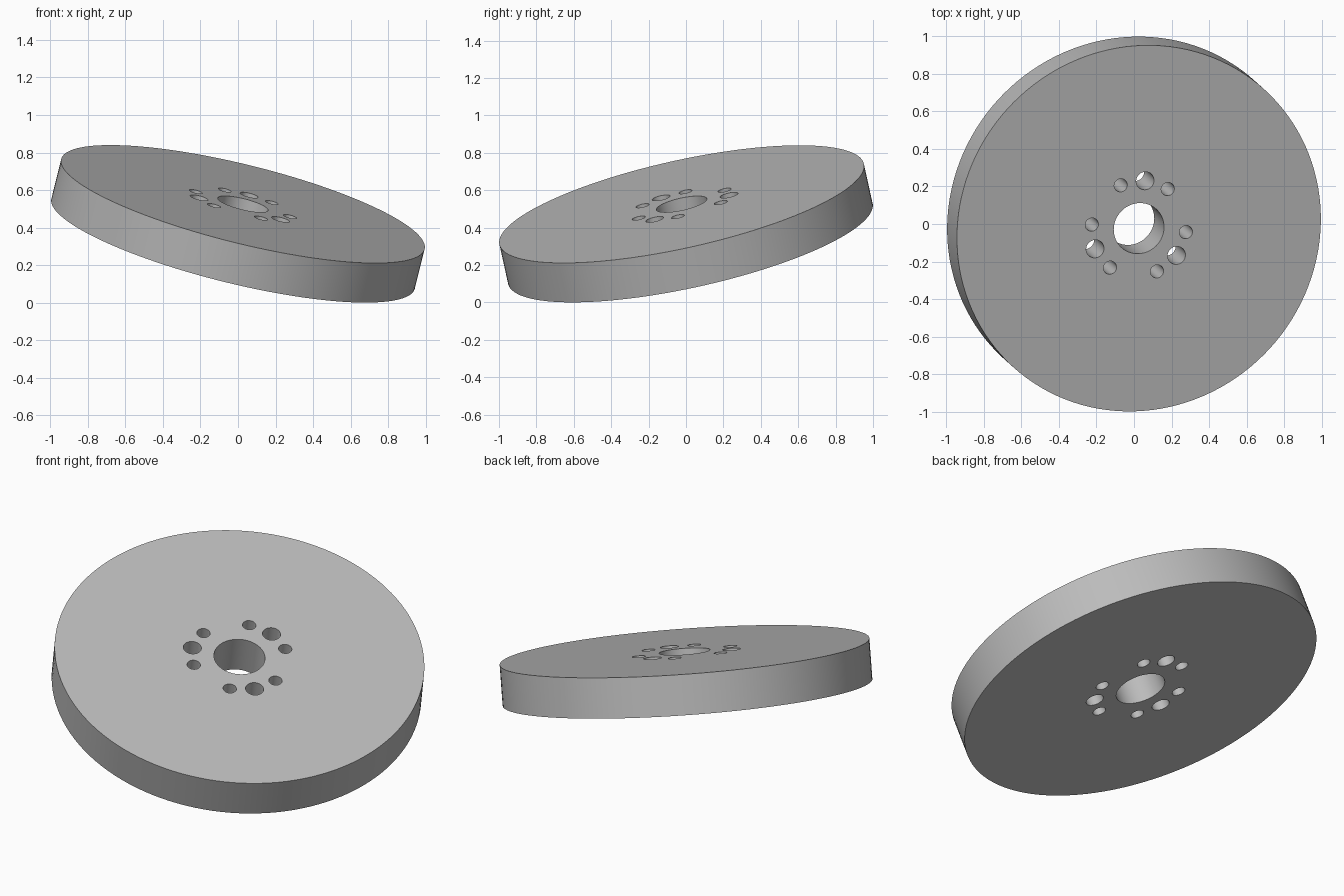
import bpy
import bmesh
from math import cos, sin, radians, tau
from mathutils import Vector

if "Cube" in bpy.data.objects:
    bpy.data.objects.remove(bpy.data.objects["Cube"], do_unlink=True)

RADIUS, THICKNESS = 0.998, 0.222
BORE_RADIUS, BOLT_CIRCLE = 0.138, 0.26
LARGE_HOLE, SMALL_HOLE = 0.049, 0.036
AXIS = Vector((0.235, -0.21, 0.949)).normalized()

# Single plain grey
grey = bpy.data.materials.new("grey metal")
grey.use_nodes = True
colour = (0.5, 0.5, 0.5, 1)
grey.diffuse_color = colour
grey.node_tree.nodes["Principled BSDF"].inputs["Base Color"].default_value = colour

bm = bmesh.new()


def add_circle(x, y, radius, sides):
    """Closed loop of edges on the lower face of the disc."""
    ring = [bm.verts.new((x + radius * cos(tau * i / sides),
                          y + radius * sin(tau * i / sides),
                          -THICKNESS / 2)) for i in range(sides)]
    for i in range(sides):
        bm.edges.new((ring[i - 1], ring[i]))


# Outer rim and central bore
add_circle(0, 0, RADIUS, 128)
add_circle(0, 0, BORE_RADIUS, 64)

# Three groups of holes: one large with a small one on each side
for group in range(3):
    for offset, radius in ((-30, SMALL_HOLE), (0, LARGE_HOLE), (30, SMALL_HOLE)):
        angle = radians(84 + 120 * group + offset)
        add_circle(BOLT_CIRCLE * cos(angle), BOLT_CIRCLE * sin(angle), radius, 32)

# Fill the profile and extrude it to a solid plate
bmesh.ops.triangle_fill(bm, use_beauty=True, edges=bm.edges[:])
solid = bmesh.ops.extrude_face_region(bm, geom=bm.faces[:], use_keep_orig=True)
top_verts = [g for g in solid["geom"] if isinstance(g, bmesh.types.BMVert)]
bmesh.ops.translate(bm, verts=top_verts, vec=(0, 0, THICKNESS))
bmesh.ops.recalc_face_normals(bm, faces=bm.faces[:])

mesh = bpy.data.meshes.new("drilled_disc")
bm.to_mesh(mesh)
bm.free()
mesh.materials.append(grey)
disc = bpy.data.objects.new("drilled_disc", mesh)
bpy.context.collection.objects.link(disc)

# Tilt the disc and rest its lowest edge on the ground
mesh.transform(Vector((0, 0, 1)).rotation_difference(AXIS).to_matrix().to_4x4())
lowest = min(v.co.z for v in mesh.vertices)
for v in mesh.vertices:
    v.co.z -= lowest

bpy.context.view_layer.objects.active = disc
disc.select_set(True)
bpy.ops.object.shade_smooth_by_angle(angle=radians(35))
